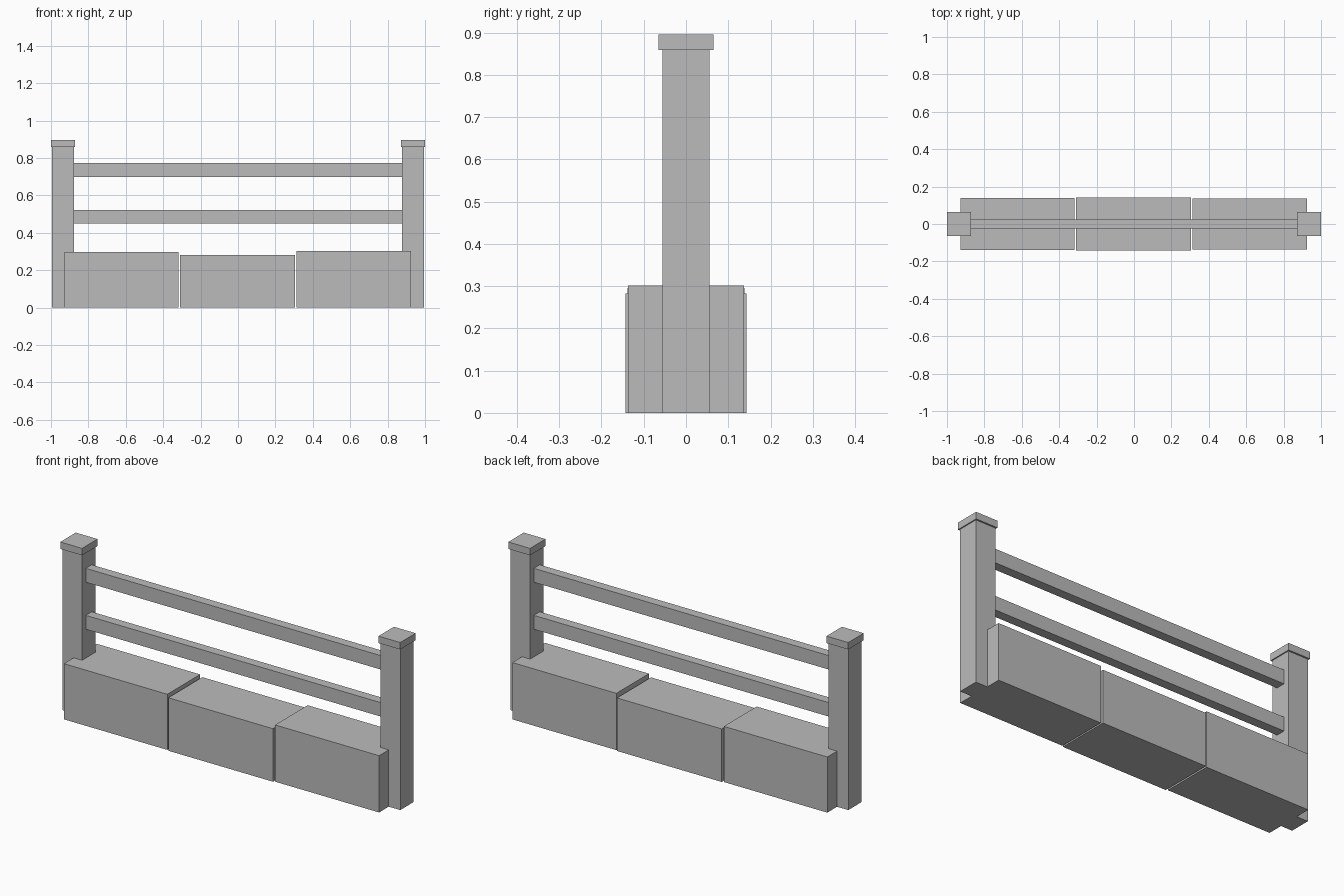
import bpy
import bmesh
from mathutils import Vector

cube = bpy.data.objects.get("Cube")
if cube:
    bpy.data.objects.remove(cube, do_unlink=True)

# Single stone grey for the whole fence
grey = bpy.data.materials.new("stone_grey")
grey.use_nodes = True
colour = (0.5, 0.5, 0.5, 1)
grey.diffuse_color = colour
grey.node_tree.nodes["Principled BSDF"].inputs["Base Color"].default_value = colour


def box(name, low, high):
    """Flat-shaded box between two opposite corners."""
    low, high = Vector(low), Vector(high)
    bm = bmesh.new()
    bmesh.ops.create_cube(bm, size=1)
    bmesh.ops.scale(bm, vec=high - low, verts=bm.verts)
    mesh = bpy.data.meshes.new(name)
    bm.to_mesh(mesh)
    bm.free()
    mesh.materials.append(grey)
    obj = bpy.data.objects.new(name, mesh)
    obj.location = (low + high) / 2
    bpy.context.collection.objects.link(obj)
    return obj


# Posts with overhanging caps
for side, sign in (("right", -1), ("left", 1)):
    x = sign * 0.936
    box(f"{side}_post", (x - 0.058, -0.056, 0), (x + 0.058, 0.056, 0.859))
    box(f"{side}_post_cap", (x - 0.064, -0.065, 0.859), (x + 0.064, 0.065, 0.896))

# Rails between the posts
for name, bottom, top in (("lower_rail", 0.449, 0.523), ("upper_rail", 0.699, 0.773)):
    box(name, (-0.879, -0.025, bottom), (0.879, 0.025, top))

# Base blocks, slightly uneven in height and depth
for name, x0, x1, depth, height in (
    ("right_base_block", -0.928, -0.319, 0.138, 0.296),
    ("middle_base_block", -0.31, 0.306, 0.143, 0.282),
    ("left_base_block", 0.314, 0.926, 0.137, 0.302),
):
    box(name, (x0, -depth, 0), (x1, depth, height))
